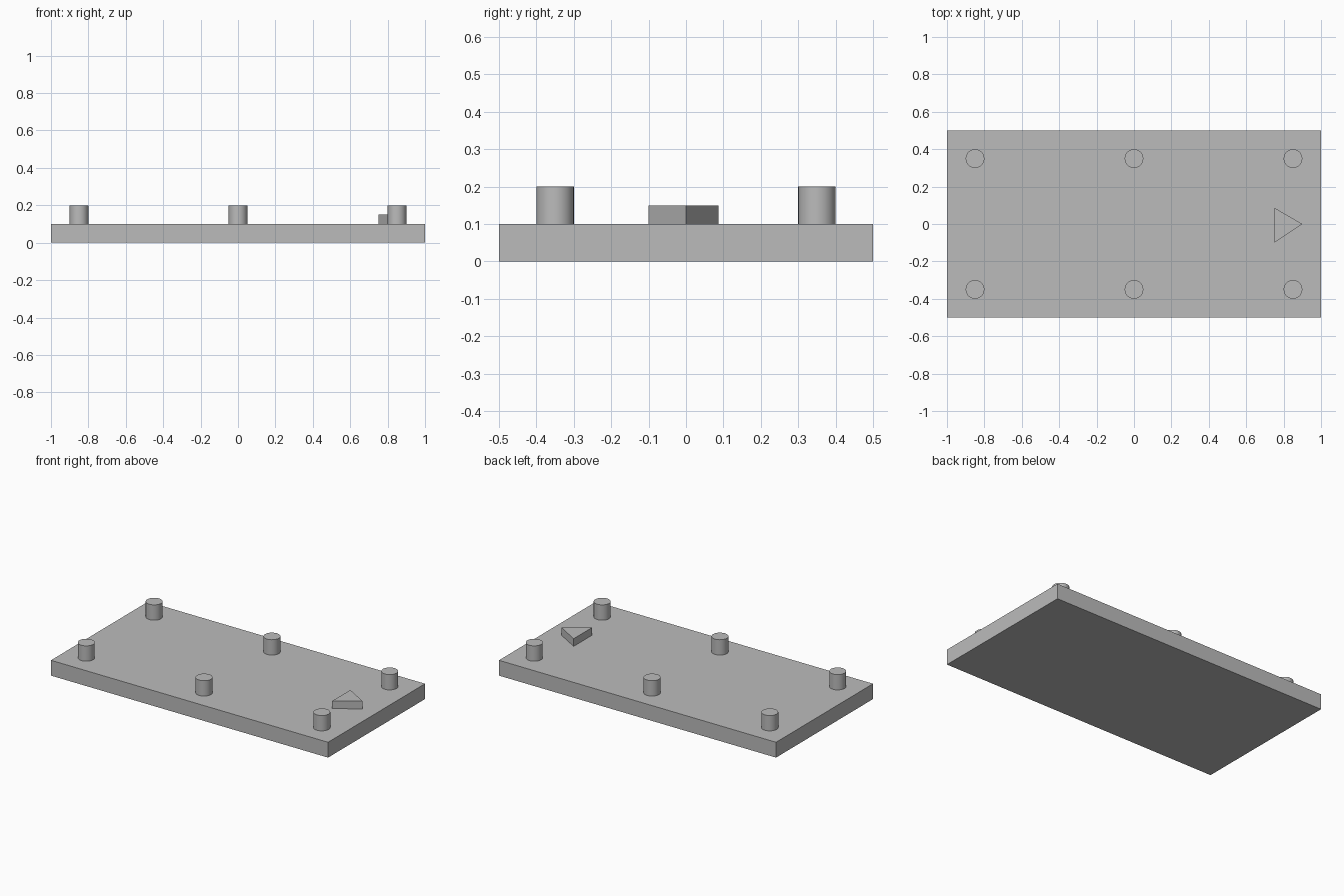
import bpy
import bmesh
import math

cube = bpy.data.objects.get("Cube")
if cube:
    bpy.data.objects.remove(cube, do_unlink=True)

# Single grey material
GREY = (0.5, 0.5, 0.5, 1.0)
grey = bpy.data.materials.new("plain grey")
grey.use_nodes = True
grey.diffuse_color = GREY
grey.node_tree.nodes["Principled BSDF"].inputs["Base Color"].default_value = GREY

PLATE_TOP = 0.1


def prism(name, outline, bottom, height):
    """Extrude a flat outline straight up into a solid."""
    bm = bmesh.new()
    face = bm.faces.new([bm.verts.new((x, y, bottom)) for x, y in outline])
    top = bmesh.ops.extrude_face_region(bm, geom=[face])["geom"]
    verts = [v for v in top if isinstance(v, bmesh.types.BMVert)]
    bmesh.ops.translate(bm, verts=verts, vec=(0, 0, height))
    bmesh.ops.recalc_face_normals(bm, faces=bm.faces)
    mesh = bpy.data.meshes.new(name)
    bm.to_mesh(mesh)
    bm.free()
    mesh.materials.append(grey)
    obj = bpy.data.objects.new(name, mesh)
    bpy.context.collection.objects.link(obj)
    return obj


# Base plate
prism("base_plate", [(-1, -0.5), (1, -0.5), (1, 0.5), (-1, 0.5)], 0, PLATE_TOP)

# Direction marker pointing to +x
prism("arrow_marker", [(0.75, -0.1), (0.9, 0), (0.75, 0.087)], PLATE_TOP, 0.05)

# Two rows of three round pegs
for row, y in (("front", -0.35), ("back", 0.35)):
    for side, x in (("right", -0.85), ("middle", 0), ("left", 0.85)):
        bpy.ops.mesh.primitive_cylinder_add(
            vertices=32, radius=0.05, depth=0.1, location=(x, y, PLATE_TOP + 0.05))
        peg = bpy.context.object
        peg.name = f"peg_{row}_{side}"
        peg.data.materials.append(grey)
        bpy.ops.object.shade_smooth_by_angle(angle=math.radians(40))
